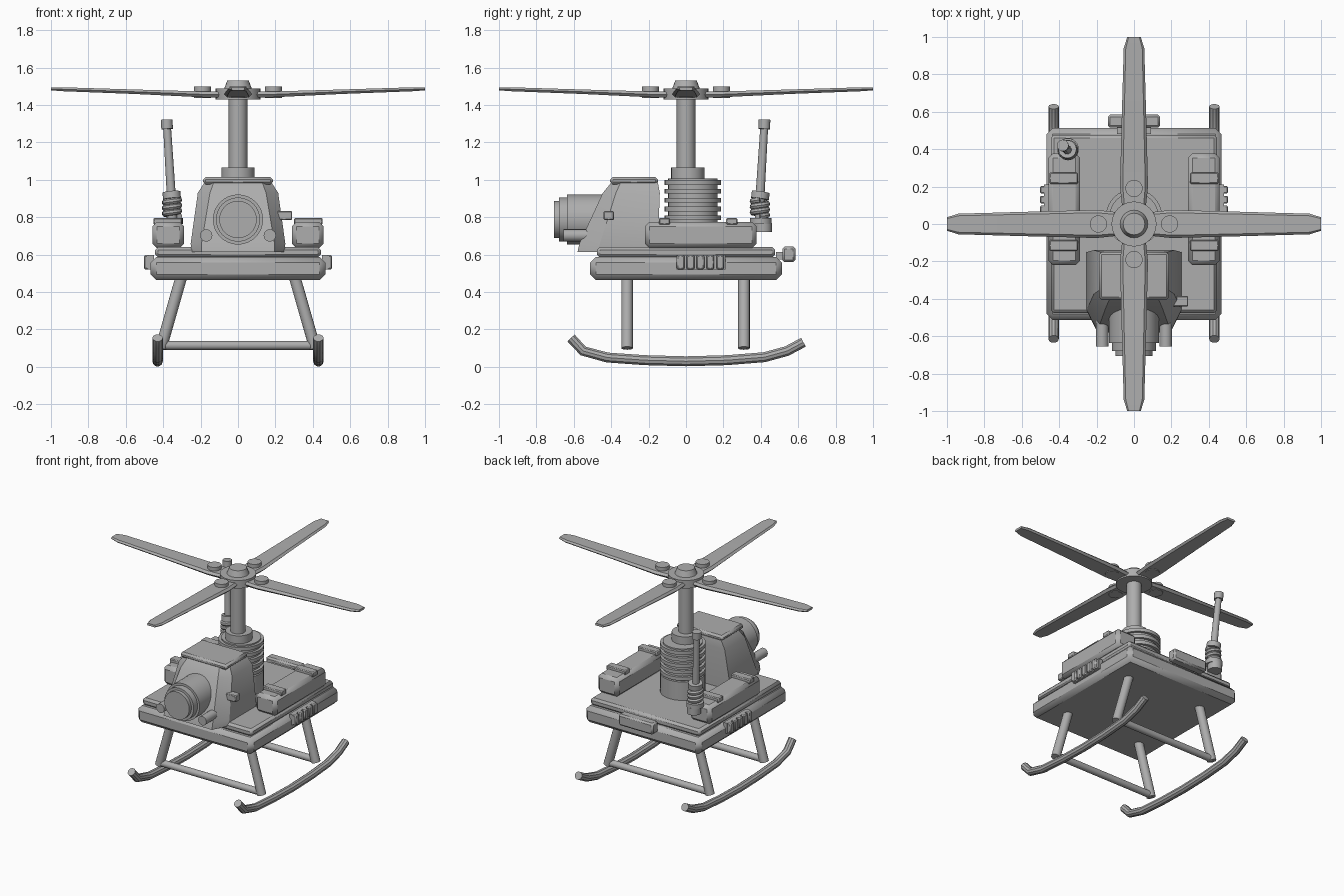
import bpy, bmesh, math
from mathutils import Vector

if "Cube" in bpy.data.objects:
    bpy.data.objects.remove(bpy.data.objects["Cube"])

grey = bpy.data.materials.new("matte_grey")
grey.diffuse_color = (0.42, 0.42, 0.42, 1)
grey.use_nodes = True
grey.node_tree.nodes["Principled BSDF"].inputs["Base Color"].default_value = grey.diffuse_color


def finish(ob, name, angle=35):
    ob.name = name
    ob.data.materials.clear()
    ob.data.materials.append(grey)
    bpy.ops.object.select_all(action='DESELECT')
    ob.select_set(True)
    bpy.context.view_layer.objects.active = ob
    bpy.ops.object.shade_smooth_by_angle(angle=math.radians(angle))
    return ob


def loft(name, rings):
    """Skin closed rings of equal length and cap both ends."""
    bm = bmesh.new()
    vs = [[bm.verts.new(p) for p in r] for r in rings]
    n = len(vs[0])
    for a, b in zip(vs, vs[1:]):
        for i in range(n):
            bm.faces.new((a[i], a[(i + 1) % n], b[(i + 1) % n], b[i]))
    bm.faces.new(vs[0])
    bm.faces.new(vs[-1])
    bmesh.ops.recalc_face_normals(bm, faces=bm.faces)
    me = bpy.data.meshes.new(name)
    bm.to_mesh(me)
    bm.free()
    ob = bpy.data.objects.new(name, me)
    bpy.context.collection.objects.link(ob)
    return finish(ob, name, 25)


def box(name, lo, hi, bevel=0.0):
    lo, hi = Vector(lo), Vector(hi)
    bpy.ops.mesh.primitive_cube_add(size=1, location=(lo + hi) / 2)
    ob = bpy.context.object
    ob.scale = hi - lo
    bpy.ops.object.transform_apply(location=False, rotation=False, scale=True)
    if bevel:
        m = ob.modifiers.new("chamfer", 'BEVEL')
        m.width, m.segments = bevel, 1
    return finish(ob, name, 25)


def rod(name, a, b, r1, r2=None, sides=24):
    a, b = Vector(a), Vector(b)
    bpy.ops.mesh.primitive_cone_add(vertices=sides, radius1=r1, radius2=r1 if r2 is None else r2,
                                    depth=(b - a).length, location=(a + b) / 2)
    ob = bpy.context.object
    ob.rotation_euler = (b - a).to_track_quat('Z', 'Y').to_euler()
    return finish(ob, name)


def tube(name, pts, r, res=3):
    cu = bpy.data.curves.new(name, 'CURVE')
    cu.dimensions = '3D'
    cu.bevel_depth, cu.bevel_resolution, cu.use_fill_caps = r, res, True
    sp = cu.splines.new('POLY')
    sp.points.add(len(pts) - 1)
    for p, q in zip(sp.points, pts):
        p.co = (*q, 1)
    ob = bpy.data.objects.new(name, cu)
    bpy.context.collection.objects.link(ob)
    bpy.ops.object.select_all(action='DESELECT')
    ob.select_set(True)
    bpy.context.view_layer.objects.active = ob
    bpy.ops.object.convert(target='MESH')
    return finish(bpy.context.object, name)


# Platform
box("platform_base", (-0.467, -0.512, 0.465), (0.467, 0.512, 0.588), 0.03)
box("platform_deck", (-0.443, -0.477, 0.585), (0.443, 0.477, 0.64), 0.016)
box("rear_box", (-0.14, 0.515, 0.56), (0.14, 0.585, 0.643), 0.012)
box("rear_box_mount", (-0.09, 0.48, 0.575), (0.09, 0.53, 0.615))

# Parts repeated on both sides
for s, side in ((-1, "left"), (1, "right")):
    def sbox(name, x0, x1, y0, y1, z0, z1, b=0.0):
        box(f"{side}_{name}", (min(s * x0, s * x1), y0, z0), (max(s * x0, s * x1), y1, z1), b)
    sbox("side_pod", 0.288, 0.458, -0.22, 0.378, 0.635, 0.775, 0.024)
    for y in (0.245, -0.115):
        sbox("pod_strap", 0.3, 0.453, y - 0.03, y + 0.03, 0.76, 0.797, 0.006)
    # Ribbed side vent
    sbox("vent_plate", 0.45, 0.48, -0.05, 0.21, 0.522, 0.597)
    for i in range(5):
        y = -0.05 + i * 0.053
        sbox("vent_rib", 0.46, 0.502, y, y + 0.042, 0.522, 0.597, 0.006)
    # Landing legs and skid
    for y in (-0.315, 0.31):
        rod(f"{side}_leg", (s * 0.303, y, 0.48), (s * 0.412, y, 0.1), 0.031, sides=16)
    path = [(-0.615, 0.155), (-0.55, 0.085), (-0.42, 0.05), (-0.22, 0.036), (0, 0.03),
            (0.22, 0.036), (0.42, 0.052), (0.54, 0.085), (0.628, 0.132)]
    tube(f"{side}_skid", [(s * 0.43, y, z) for y, z in path], 0.028)
for y in (-0.315, 0.31):
    rod("cross_bar", (-0.41, y, 0.115), (0.41, y, 0.115), 0.024, sides=16)


# Cabin: chamfered section lofted upwards
def cabin_ring(z, front, front_half, shoulder, half, back, back_half):
    return [(-front_half, front, z), (front_half, front, z), (half, shoulder, z),
            (back_half, back, z), (-back_half, back, z), (-half, shoulder, z)]


loft("cabin", [
    cabin_ring(0.615, -0.58, 0.195, -0.47, 0.25, -0.15, 0.25),
    cabin_ring(0.66, -0.57, 0.195, -0.46, 0.253, -0.15, 0.253),
    cabin_ring(0.93, -0.445, 0.15, -0.375, 0.215, -0.14, 0.215),
    cabin_ring(0.985, -0.40, 0.13, -0.35, 0.18, -0.15, 0.18)])
box("cabin_roof", (-0.187, -0.405, 0.975), (0.187, -0.15, 1.015), 0.014)
box("side_mirror", (0.2, -0.44, 0.785), (0.29, -0.385, 0.833), 0.005)

# Front lamp and small headlights
for r, y in ((0.134, -0.635), (0.118, -0.68), (0.1, -0.706)):
    rod("front_lamp", (0, -0.45, 0.788), (0, y, 0.788), r, sides=32)
for x in (-0.17, 0.17):
    rod("headlight", (x, -0.5, 0.703), (x, -0.655, 0.703), 0.033, sides=16)

# Ribbed engine drum under the mast
rod("engine_drum", (0, 0.037, 0.63), (0, 0.037, 0.775), 0.15, sides=32)
rod("engine_core", (0, 0.037, 0.77), (0, 0.037, 1.008), 0.132, sides=32)
for i in range(5):
    z = 0.785 + i * 0.047
    rod("engine_ring", (0, 0.037, z), (0, 0.037, z + 0.025), 0.151, sides=32)
rod("mast_collar", (0, 0.01, 1.0), (0, 0.01, 1.065), 0.089, sides=32)
rod("mast", (0, 0, 1.0), (0, 0, 1.49), 0.05)

# Rotor
rod("rotor_hub", (0, 0, 1.43), (0, 0, 1.488), 0.12, sides=32)
rod("rotor_cap", (0, 0, 1.485), (0, 0, 1.53), 0.075, 0.058)
stations = [(0.06, 0.06, 1.438, 1.47), (0.2, 0.075, 1.442, 1.473), (0.55, 0.066, 1.459, 1.483),
            (0.94, 0.055, 1.474, 1.495), (1.0, 0.036, 1.479, 1.495)]
for k in range(4):
    c, s = math.cos(k * math.pi / 2), math.sin(k * math.pi / 2)
    rings = []
    for r, w, z0, z1 in stations:
        zm = (z0 + z1) / 2
        prof = [(-w, zm), (-w * 0.8, z0), (w * 0.8, z0), (w, zm), (w * 0.8, z1), (-w * 0.8, z1)]
        rings.append([(c * r - s * t, s * r + c * t, z) for t, z in prof])
    loft("rotor_blade", rings)
    rod("blade_bolt", (0.19 * c, 0.19 * s, 1.438), (0.19 * c, 0.19 * s, 1.498), 0.046, sides=20)

# Aerial with spring foot
ax, ay = -0.353, 0.4
rod("aerial_base", (ax, ay + 0.012, 0.72), (ax, ay + 0.012, 0.77), 0.048)
rod("aerial_foot", (ax, ay, 0.765), (ax, ay, 0.797), 0.058)
rod("aerial_core", (ax, ay - 0.005, 0.79), (ax, ay - 0.005, 0.92), 0.027)
spring = []
for i in range(49):
    a = i / 16 * 2 * math.pi
    spring.append((ax + 0.038 * math.cos(a), ay - 0.005 + 0.038 * math.sin(a), 0.805 + 0.088 * i / 48))
tube("aerial_spring", spring, 0.017, 2)
rod("aerial_cap", (ax, ay - 0.005, 0.898), (ax - 0.003, ay, 0.935), 0.048)
rod("aerial_rod", (ax - 0.004, ay - 0.004, 0.92), (ax - 0.026, ay + 0.018, 1.28), 0.024, 0.021, 16)
rod("aerial_tip", (ax - 0.026, ay + 0.018, 1.272), (ax - 0.028, ay + 0.02, 1.322), 0.031, sides=16)
